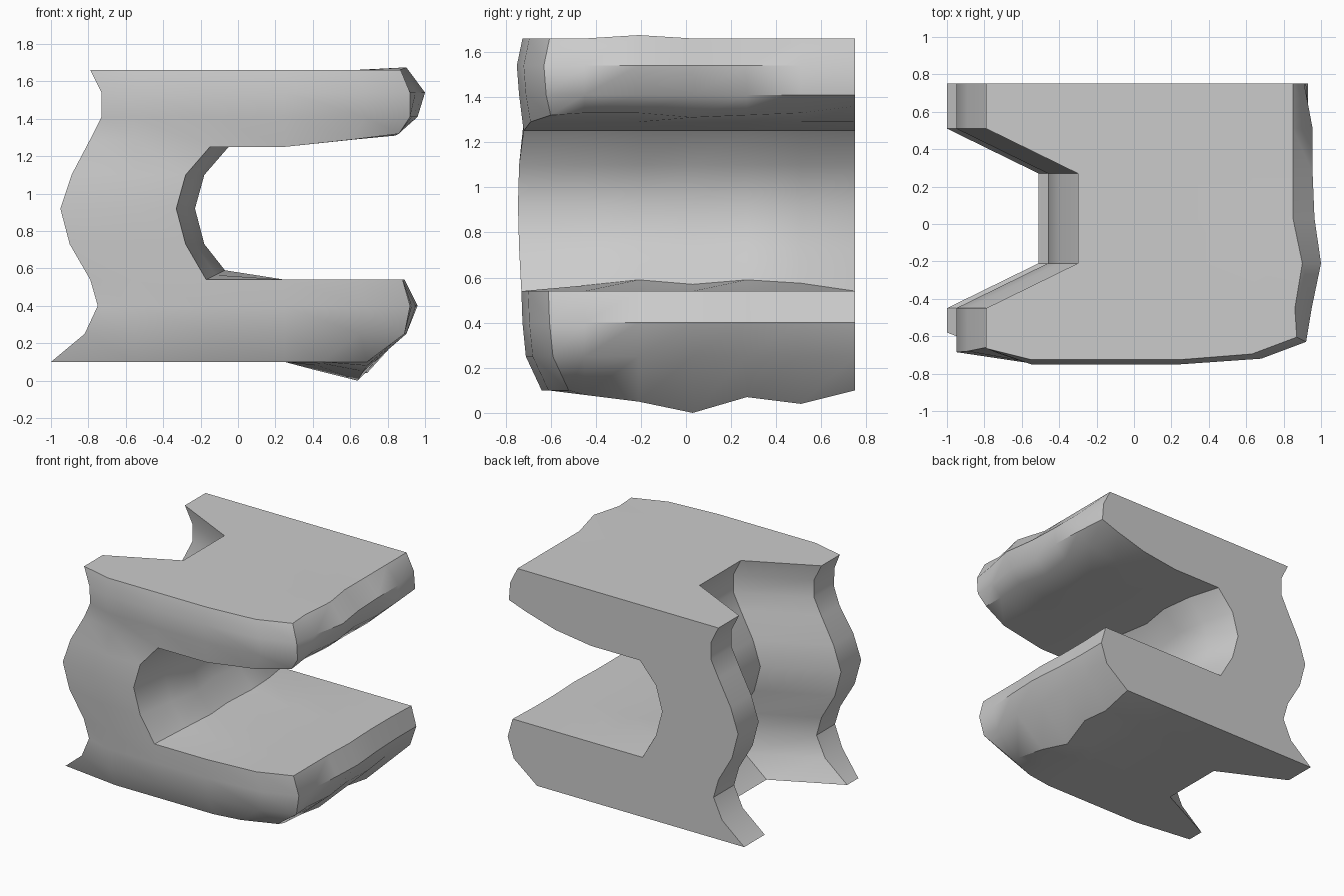
import bpy, bmesh, math

if "Cube" in bpy.data.objects:
    bpy.data.objects.remove(bpy.data.objects["Cube"])

# Stations from back to front, and how far the left wall is notched at each
YS = [0.75, 0.51, 0.27, 0.03, -0.21, -0.45, None]
NOTCH = [0, 0, 0.49, 0.49, 0.49, 0, 0]

# Rows from top to bottom: height, left edge x, front-face inset
ROW_Z = [1.66, 1.54, 1.41, 1.29, 1.10, 0.92, 0.73, 0.54, 0.40, 0.25, 0.10]
LEFT = [-0.79, -0.73, -0.73, -0.79, -0.89, -0.95, -0.90, -0.79, -0.75, -0.82, -1.0]
INSET = [0.025, 0, 0.01, 0.03, 0.01, 0.005, 0.01, 0.02, 0.025, 0.04, 0.11]

# Inner wall of the opening (rows 3-7) and its bulge per station
INNER = {3: -0.15, 4: -0.28, 5: -0.33, 6: -0.28, 7: -0.17}
BULGE = [0, 0.07, 0.10, 0.06, 0.10, 0.05, 0]

# Rough right-hand edges of the two slabs per station
RIGHT = {
    0: [0.85, 0.85, 0.85, 0.85, 0.90, 0.86, 0.87],
    1: [0.91, 0.955, 0.955, 0.965, 1.0, 0.95, 0.92],
    2: [0.92, 0.94, 0.95, 0.93, 0.96, 0.93, 0.92],
    3: [0.78, 0.83, 0.86, 0.84, 0.87, 0.85, 0.86],
    7: [0.89, 0.88, 0.88, 0.89, 0.88, 0.88, 0.88],
    8: [0.93, 0.93, 0.94, 0.96, 0.95, 0.93, 0.92],
    9: [0.88, 0.85, 0.88, 0.87, 0.90, 0.88, 0.89],
    10: [0.69, 0.69, 0.68, 0.64, 0.67, 0.69, 0.69],
}
ROOF_EDGE = [1.36, 1.33, 1.32, 1.31, 1.33, 1.33, 1.32]
BASE_EDGE = [0.10, 0.04, 0.07, 0.0, 0.05, 0.08, 0.10]
FRONT_Y = [-0.69, -0.75, -0.75, -0.75, -0.72, -0.63]

bm = bmesh.new()
cache = {}


def vert(s, r, c):
    """Grid vertex at station s, row r, column c (0 left, 2 inner, 5 right)."""
    if (s, r, c) in cache:
        return cache[s, r, c]
    left = LEFT[r] + NOTCH[s]
    z = ROW_Z[r]
    if c == 0:
        x = left
    elif c == 1:
        x = max(-0.55, left + 0.06)
    elif c == 2:
        x = INNER.get(r, -0.15) + (BULGE[s] if r in INNER else 0)
    elif c == 3:
        x = 0.25
    else:
        x = RIGHT[r][s] - (0.24 if c == 4 else 0)
    # underside of upper slab, floor ramp, sagging base
    if r == 3 and c >= 2:
        z = [1.25, 1.25, 1.29, ROOF_EDGE[s]][c - 2]
    if r == 7 and c == 2:
        z += BULGE[s] * 0.5
    if r == 10 and c >= 4:
        z += (BASE_EDGE[s] - 0.10) * (0.4 if c == 4 else 1)
    if r == 0 and c == 5 and s == 4:
        z += 0.015
    y = YS[s] if YS[s] is not None else FRONT_Y[c] + INSET[r]
    cache[s, r, c] = bm.verts.new((x, y, z))
    return cache[s, r, c]


# Outline of the C-shaped section as (row, column) steps
outline = [(0, c) for c in range(6)] + [(1, 5), (2, 5)]
outline += [(3, c) for c in (5, 4, 3, 2)] + [(4, 2), (5, 2), (6, 2)]
outline += [(7, c) for c in (2, 3, 4, 5)] + [(8, 5), (9, 5)]
outline += [(10, c) for c in (5, 4, 3, 2, 1, 0)] + [(r, 0) for r in range(9, 0, -1)]

# Loft the outline from back to front
n = len(outline)
for s in range(6):
    for i in range(n):
        a, b = outline[i], outline[(i + 1) % n]
        bm.faces.new((vert(s, *a), vert(s, *b), vert(s + 1, *b), vert(s + 1, *a)))

# Flat back, rounded front
bm.faces.new([vert(0, *p) for p in outline])
for r in range(10):
    for c in range(2 if 3 <= r < 7 else 5):
        bm.faces.new((vert(6, r, c), vert(6, r, c + 1),
                      vert(6, r + 1, c + 1), vert(6, r + 1, c)))

bmesh.ops.recalc_face_normals(bm, faces=bm.faces)
mesh = bpy.data.meshes.new("rock_ledge")
bm.to_mesh(mesh)
bm.free()
ledge = bpy.data.objects.new("rock_ledge", mesh)
bpy.context.collection.objects.link(ledge)
bpy.context.view_layer.objects.active = ledge
ledge.select_set(True)
bpy.ops.object.shade_smooth_by_angle(angle=math.radians(40))
